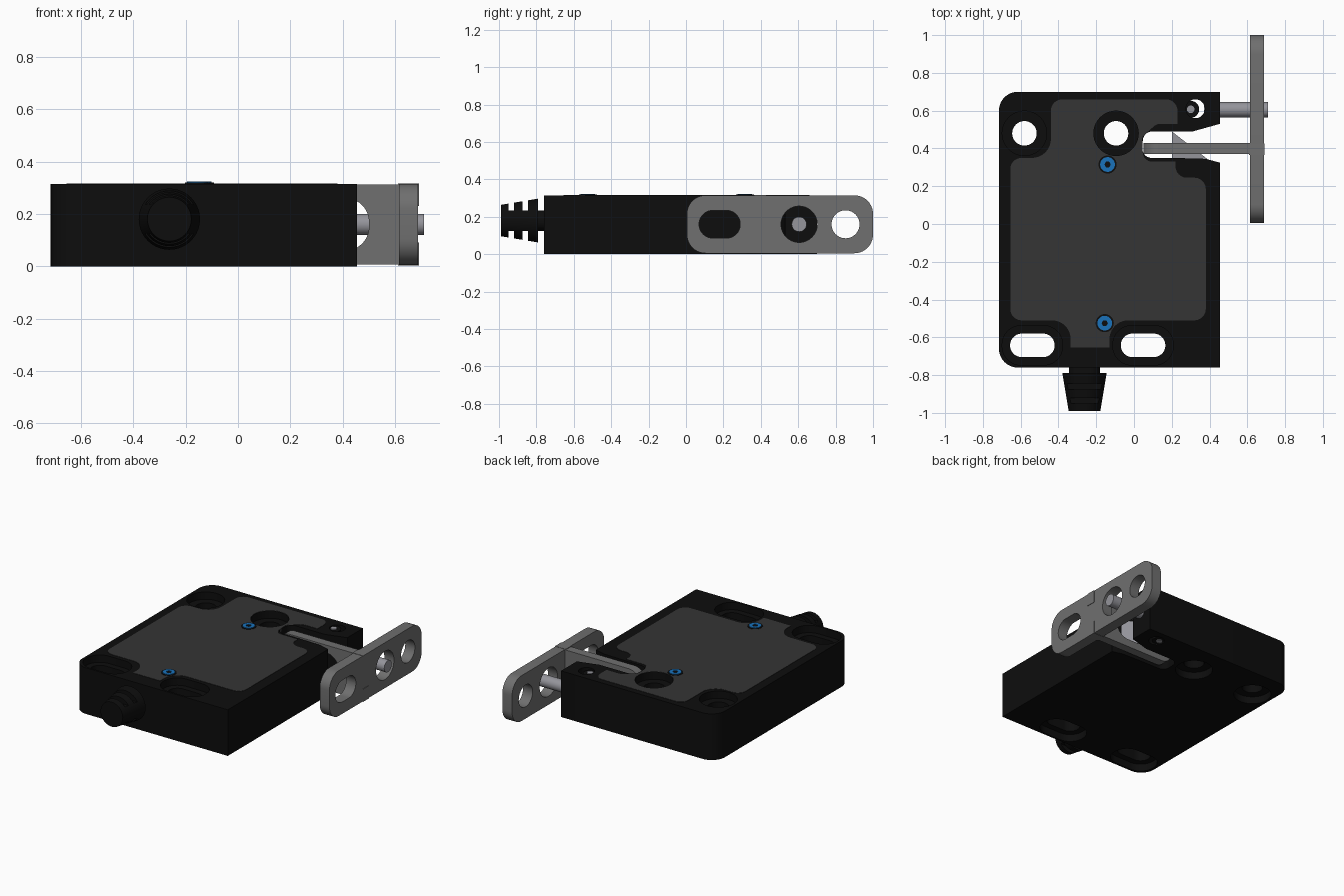
import bpy, bmesh, math
from mathutils import Vector

if "Cube" in bpy.data.objects:
    bpy.data.objects.remove(bpy.data.objects["Cube"])

def material(name, r, g, b):
    m = bpy.data.materials.new(name)
    m.diffuse_color = (r, g, b, 1)
    m.use_nodes = True
    m.node_tree.nodes["Principled BSDF"].inputs["Base Color"].default_value = m.diffuse_color
    return m

BLACK = material("black_plastic", 0.004, 0.004, 0.004)
DARK = material("dark_grey_lid", 0.035, 0.035, 0.035)
STEEL = material("grey_metal", 0.16, 0.16, 0.16)
BRIGHT = material("bright_metal", 0.30, 0.30, 0.33)
BLUE = material("blue_screw", 0.01, 0.17, 0.5)
MAP = {'z': lambda u, v, w: (u, v, w),
       'x': lambda u, v, w: (w, u, v),
       'y': lambda u, v, w: (u, w, v)}

def fillet(points, steps=10):
    """Round each (u, v, radius) corner of a closed outline."""
    out = []
    n = len(points)
    for i, (u, v, r) in enumerate(points):
        p = Vector((u, v))
        if r <= 0:
            out.append(p)
            continue
        d1 = (Vector(points[i - 1][:2]) - p).normalized()
        d2 = (Vector(points[(i + 1) % n][:2]) - p).normalized()
        th = d1.angle(d2)
        c = p + (d1 + d2).normalized() * r / math.sin(th / 2)
        s = p + d1 * r / math.tan(th / 2) - c
        e = p + d2 * r / math.tan(th / 2) - c
        a = math.atan2(s.x * e.y - s.y * e.x, s.dot(e))
        for k in range(steps + 1):
            t = a * k / steps
            out.append(c + Vector((s.x * math.cos(t) - s.y * math.sin(t),
                                   s.x * math.sin(t) + s.y * math.cos(t))))
    return out

def prism(name, outline, axis, a, b, mat=None, scale=None):
    """Extrude an outline along an axis."""
    bm = bmesh.new()
    rings = [[bm.verts.new(MAP[axis](p[0], p[1], w)) for p in outline] for w in (a, b)]
    n = len(outline)
    bm.faces.new(rings[0])
    bm.faces.new(rings[1])
    for i in range(n):
        j = (i + 1) % n
        bm.faces.new((rings[0][i], rings[0][j], rings[1][j], rings[1][i]))
    bmesh.ops.recalc_face_normals(bm, faces=bm.faces)
    return finish(name, bm, mat)

def finish(name, bm, mat):
    me = bpy.data.meshes.new(name)
    bm.to_mesh(me)
    bm.free()
    ob = bpy.data.objects.new(name, me)
    bpy.context.collection.objects.link(ob)
    if mat:
        me.materials.append(mat)
    return ob

def rect(u0, u1, v0, v1, r=0):
    return fillet([(u0, v0, r), (u1, v0, r), (u1, v1, r), (u0, v1, r)])

def circle(u, v, r, n=40):
    return [(u + r * math.cos(2 * math.pi * k / n), v + r * math.sin(2 * math.pi * k / n))
            for k in range(n)]

def cut(ob, outlines):
    """Subtract prisms given as (outline, axis, from, to)."""
    for o in outlines:
        c = prism("cutter", *o)
        c.hide_render = True
        m = ob.modifiers.new("cut", 'BOOLEAN')
        m.operation, m.solver, m.object = 'DIFFERENCE', 'EXACT', c
        me = bpy.data.meshes.new_from_object(
            ob.evaluated_get(bpy.context.evaluated_depsgraph_get()))
        ob.modifiers.clear()
        ob.data = me
        bpy.data.objects.remove(c)

TOP = 0.315

# Housing: rounded left corners, square right corners
body = prism("housing", fillet([(-0.715, -0.76, 0.1), (0.455, -0.76, 0),
                                (0.455, 0.70, 0), (-0.715, 0.70, 0.1)]), 'z', 0, TOP, BLACK)
notch = fillet([(0.49, 0.54, 0), (0.31, 0.49, 0), (0.05, 0.49, 0.05),
                (0.04, 0.35, 0.05), (0.2, 0.35, 0), (0.38, 0.345, 0), (0.49, 0.315, 0)])
cuts = [(notch, 'z', -0.1, 0.5), (circle(0.325, 0.61, 0.05), 'z', -0.1, 0.5)]
# Round mounting holes, counterbored on both faces
for x, y in ((-0.58, 0.48), (-0.095, 0.48)):
    cuts.append((circle(x, y, 0.065), 'z', -0.1, 0.5))
    for a, b in ((-0.1, 0.05), (TOP - 0.05, 0.5)):
        cuts.append((circle(x, y, 0.118), 'z', a, b))
# Slotted mounting holes
for x in (-0.538, 0.048):
    cuts.append((rect(x - 0.118, x + 0.118, -0.705, -0.58, 0.062), 'z', -0.1, 0.5))
    for a, b in ((-0.1, 0.05), (TOP - 0.05, 0.5)):
        cuts.append((rect(x - 0.16, x + 0.16, -0.747, -0.538, 0.1), 'z', a, b))
cut(body, cuts)

# Inlaid lid
lid = prism("lid", fillet([
    (-0.44, 0.66, 0.06), (0.23, 0.66, 0.06), (0.23, 0.53, 0), (0.12, 0.53, 0.05),
    (0.04, 0.46, 0.04), (0.05, 0.33, 0.05), (0.22, 0.33, 0), (0.22, 0.245, 0.06),
    (0.38, 0.245, 0.06), (0.38, -0.51, 0.06), (-0.13, -0.51, 0.1), (-0.13, -0.655, 0),
    (-0.335, -0.655, 0), (-0.335, -0.51, 0.1), (-0.655, -0.51, 0.06),
    (-0.655, 0.35, 0.06), (-0.44, 0.35, 0.1)]), 'z', TOP - 0.02, TOP + 0.002, DARK)
cut(lid, [(circle(-0.095, 0.48, 0.12), 'z', 0, 0.5)])

# Lid screws: dark seat, blue ring, dark socket
screws = []
for i, (x, y) in enumerate(((-0.14, 0.315), (-0.155, -0.525))):
    screws.append(prism(f"screw_seat_{i}", circle(x, y, 0.048), 'z', 0.29, TOP + 0.004, BLACK))
    ring = prism(f"screw_ring_{i}", circle(x, y, 0.039), 'z', 0.3, TOP + 0.008, BLUE)
    cut(ring, [(circle(x, y, 0.017, 6), 'z', 0.2, 0.5)])
    screws.append(ring)

# Cable strain relief: tapered sleeve with gaps above and below the core
CX, CZ = -0.262, 0.18
bm = bmesh.new()
bmesh.ops.create_cone(bm, cap_ends=True, segments=40, radius1=0.117, radius2=0.084, depth=0.2)
for v in bm.verts:
    x, y, z = v.co
    v.co = (CX + x, -0.89 - z, CZ + y)
bmesh.ops.recalc_face_normals(bm, faces=bm.faces)
gland = finish("cable_strain_relief", bm, BLACK)
cut(gland, [(rect(CX - 0.2, CX + 0.2, CZ + s * 0.125 - 0.07, CZ + s * 0.125 + 0.07), 'y', y - 0.015, y + 0.015)
            for y in (-0.935, -0.86) for s in (-1, 1)])
neck = prism("cable_neck", rect(CX - 0.083, CX + 0.083, CZ - 0.055, CZ + 0.055, 0.05),
             'y', -0.80, -0.74, BLACK)

# Key mounting plate with slot and two holes
plate = prism("key_plate", rect(0.005, 1.0, 0.005, TOP, 0.1), 'x', 0.615, 0.688, STEEL)
cut(plate, [(rect(0.07, 0.29, 0.086, 0.234, 0.073), 'x', 0.5, 0.8),
            (circle(0.605, 0.16, 0.097), 'x', 0.5, 0.8),
            (circle(0.853, 0.16, 0.075), 'x', 0.5, 0.8)])

# Key tongue with window, and its two tabs through the plate
tongue = prism("key_tongue", fillet([(0.05, 0.007, 0.08), (0.62, 0.007, 0),
                                     (0.62, 0.313, 0), (0.05, 0.313, 0.08)]),
               'y', 0.37, 0.43, STEEL)
cut(tongue, [(rect(0.13, 0.5, 0.06, 0.26, 0.09), 'y', 0.2, 0.6)])
tabs = [prism(f"key_tab_{i}", rect(0.365, 0.427, a, b), 'x', 0.61, 0.691, STEEL)
        for i, (a, b) in enumerate(((0.003, 0.09), (0.23, TOP + 0.002)))]

# Latch wedge, guide pin and vertical pin
latch = prism("latch_wedge", [(0.2, 0.49), (0.2, 0.335), (0.4, 0.335)], 'z', 0.08, 0.24, BRIGHT)
pin = prism("guide_pin", circle(0.605, 0.16, 0.04), 'x', 0.37, 0.71, BRIGHT)
bush = prism("pin_bushing", circle(0.3, 0.607, 0.045), 'z', 0.01, TOP - 0.01, BLACK)
vpin = prism("vertical_pin", circle(0.3, 0.607, 0.02), 'z', 0.005, TOP - 0.003, BRIGHT)

# Smooth the rounded walls, keep edges sharp
for ob in [body, lid, gland, neck, plate, tongue, pin, bush, vpin] + screws:
    bpy.ops.object.select_all(action='DESELECT')
    ob.select_set(True)
    bpy.context.view_layer.objects.active = ob
    bpy.ops.object.shade_smooth_by_angle(angle=math.radians(30))
